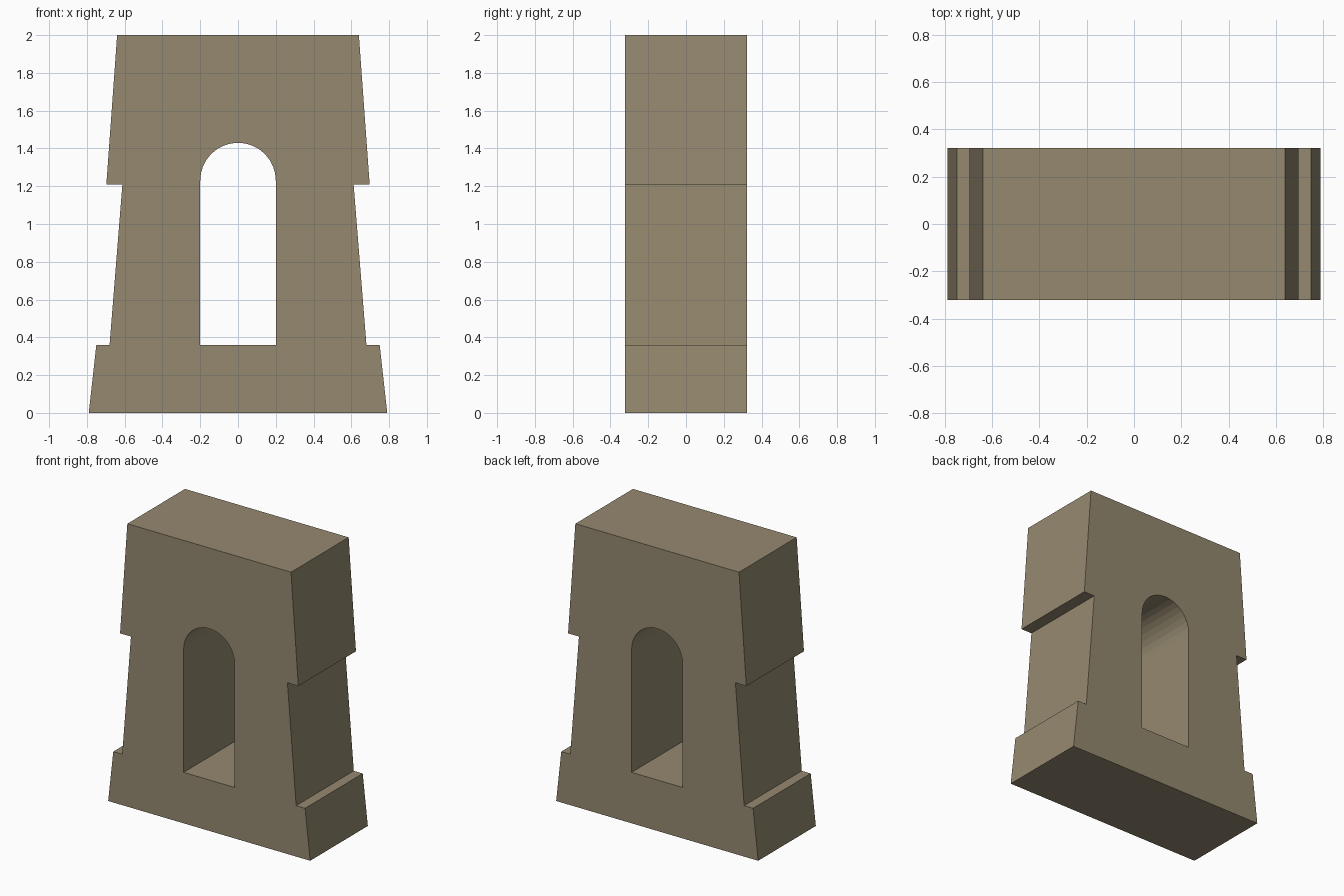
import bpy, bmesh
from math import cos, sin, pi

if "Cube" in bpy.data.objects:
    bpy.data.objects.remove(bpy.data.objects["Cube"])


def prism(name, outline, half_depth):
    """Closed x-z outline extruded along y, centred on y = 0."""
    bm = bmesh.new()
    face = bm.faces.new([bm.verts.new((x, -half_depth, z)) for x, z in outline])
    ext = bmesh.ops.extrude_face_region(bm, geom=[face])
    moved = [v for v in ext["geom"] if isinstance(v, bmesh.types.BMVert)]
    bmesh.ops.translate(bm, verts=moved, vec=(0, 2 * half_depth, 0))
    bmesh.ops.recalc_face_normals(bm, faces=bm.faces)
    mesh = bpy.data.meshes.new(name)
    bm.to_mesh(mesh)
    bm.free()
    obj = bpy.data.objects.new(name, mesh)
    bpy.context.collection.objects.link(obj)
    return obj


# Stepped, tapering wall: base, recessed shaft, overhanging top
right = [(0.79, 0), (0.75, 0.36), (0.68, 0.36), (0.612, 1.21),
         (0.697, 1.21), (0.64, 2.0)]
wall = prism("stone_wall", right + [(-x, z) for x, z in reversed(right)], 0.322)

# Round-headed opening through the wall
R, SILL, SPRING, SEG = 0.2, 0.36, 1.23, 16
arch = [(-R, SILL), (R, SILL)]
arch += [(R * cos(pi * i / SEG), SPRING + R * sin(pi * i / SEG)) for i in range(SEG + 1)]
cutter = prism("opening_cutter", arch, 0.6)
cutter.hide_render = True

cut = wall.modifiers.new("opening", "BOOLEAN")
cut.operation = "DIFFERENCE"
cut.solver = "EXACT"
cut.object = cutter
bpy.context.view_layer.objects.active = wall
wall.select_set(True)
bpy.ops.object.modifier_apply(modifier=cut.name)
bpy.data.objects.remove(cutter)

# Sandy stone colour
stone = bpy.data.materials.new("stone")
stone.diffuse_color = (0.30, 0.25, 0.16, 1)
stone.use_nodes = True
stone.node_tree.nodes["Principled BSDF"].inputs["Base Color"].default_value = stone.diffuse_color
wall.data.materials.clear()
wall.data.materials.append(stone)
